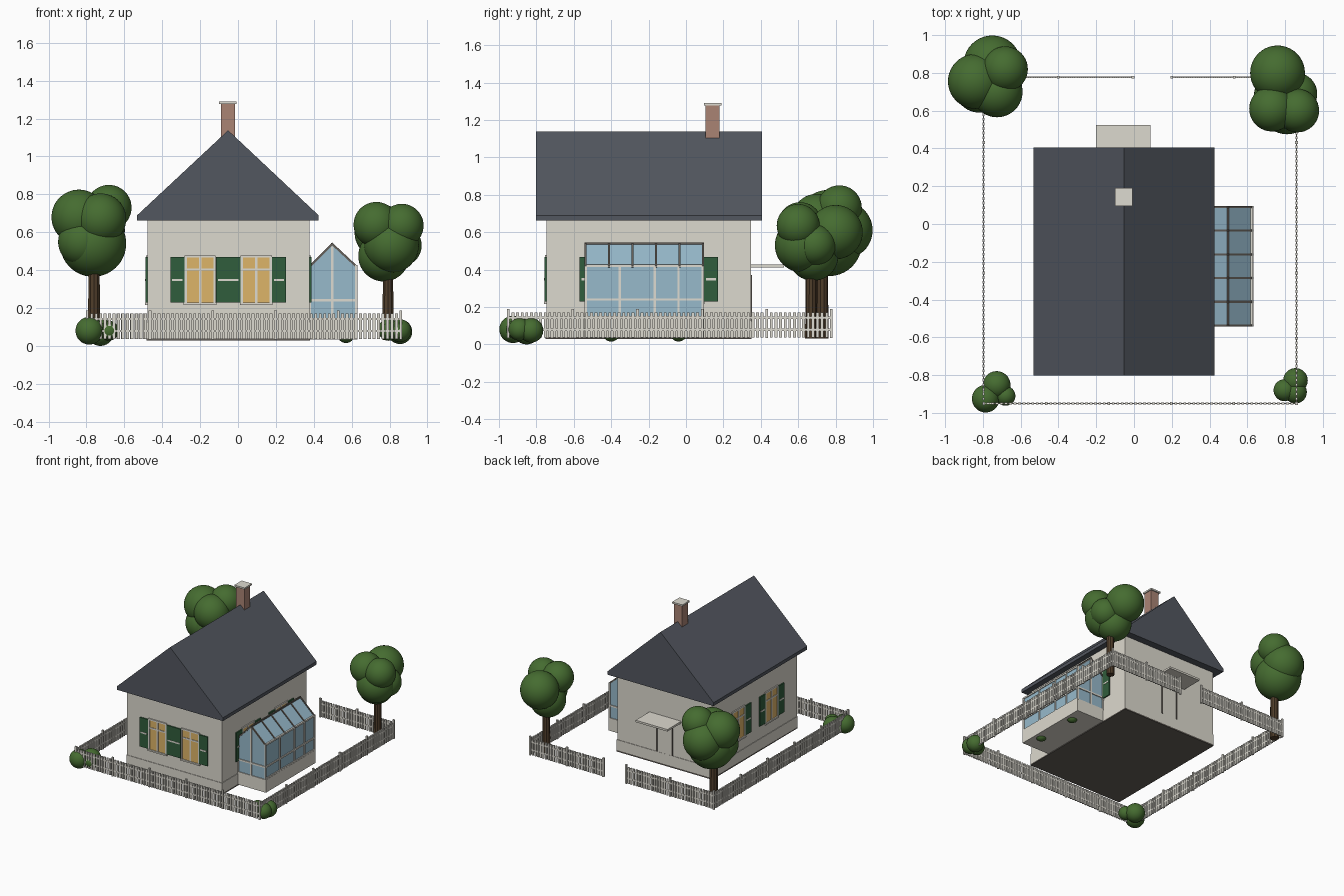
import bpy, bmesh, math
from mathutils import Vector, Matrix

if "Cube" in bpy.data.objects:
    bpy.data.objects.remove(bpy.data.objects["Cube"])


def mat(name, r, g, b):
    m = bpy.data.materials.new(name)
    m.diffuse_color = (r, g, b, 1)
    m.use_nodes = True
    m.node_tree.nodes["Principled BSDF"].inputs["Base Color"].default_value = m.diffuse_color
    return m


CREAM = mat("cream", .72, .695, .62)
TRIM = mat("pale trim", .73, .71, .64)
SLATE = mat("slate", .086, .095, .115)
GLASS = mat("blue glass", .31, .49, .60)
AMBER = mat("amber pane", .73, .46, .14)
SHUTTER = mat("shutter green", .03, .11, .045)
LEAF = mat("leaf green", .06, .15, .03)
BARK = mat("bark", .08, .048, .024)
BRICK = mat("brick", .40, .23, .175)
FRAME = mat("dark warm grey", .13, .115, .10)


def finish(bm, name, material):
    bmesh.ops.recalc_face_normals(bm, faces=bm.faces)
    me = bpy.data.meshes.new(name)
    bm.to_mesh(me)
    bm.free()
    me.materials.append(material)
    ob = bpy.data.objects.new(name, me)
    bpy.context.collection.objects.link(ob)
    return ob


def add_box(bm, x0, x1, y0, y1, z0, z1, M=Matrix()):
    size = Matrix.Diagonal((x1 - x0, y1 - y0, z1 - z0, 1))
    mid = Matrix.Translation(((x0 + x1) / 2, (y0 + y1) / 2, (z0 + z1) / 2))
    bmesh.ops.create_cube(bm, size=1, matrix=M @ mid @ size)


def boxes(name, material, items, M=Matrix()):
    bm = bmesh.new()
    for b in items:
        add_box(bm, *b, M)
    return finish(bm, name, material)


def prism(name, material, profile, y0, y1):
    """Extrude an x-z profile along y."""
    bm = bmesh.new()
    f = bm.faces.new([bm.verts.new((x, y0, z)) for x, z in profile])
    ext = bmesh.ops.extrude_face_region(bm, geom=[f])["geom"]
    bmesh.ops.translate(bm, vec=(0, y1 - y0, 0),
                        verts=[v for v in ext if isinstance(v, bmesh.types.BMVert)])
    return finish(bm, name, material)


def bars(name, material, segments, w):
    """Square bars between pairs of points."""
    bm = bmesh.new()
    for p, q in segments:
        p, q = Vector(p), Vector(q)
        d = q - p
        M = Matrix.Translation((p + q) / 2) @ d.to_track_quat('Z', 'Y').to_matrix().to_4x4()
        bmesh.ops.create_cube(bm, size=1, matrix=M @ Matrix.Diagonal((w, w, d.length + w, 1)))
    return finish(bm, name, material)


def blobs(name, spheres):
    bm = bmesh.new()
    for x, y, z, r in spheres:
        bmesh.ops.create_icosphere(bm, subdivisions=4, radius=r,
                                   matrix=Matrix.Translation((x, y, z)))
    for f in bm.faces:
        f.smooth = True
    return finish(bm, name, LEAF)


# House body
X0, X1, Y0, Y1, CX, CY = -.478, .377, -.746, .347, -.052, -.2
boxes("walls", CREAM, [(X0, X1, Y0, Y1, .12, .68)])
e = .004
boxes("plinth", CREAM, [(X0 - e, X1 + e, Y0 - e, Y1 + e, .038, .125)])
boxes("foundation", FRAME, [(X0 - e, X1 + e, Y0 - e, Y1 + e, .028, .04)])
prism("roof", SLATE, [(-.532, .663), (.425, .663), (.425, .69), (CX, 1.138), (-.532, .69)], -.802, .405)

# Chimney
boxes("chimney", BRICK, [(-.09, -.016, .105, .18, .95, 1.28)])
boxes("chimney_cap", TRIM, [(-.1, -.008, .096, .19, 1.277, 1.29)])


# Shuttered windows: local frame has the wall on y = 0, facing -y
def window(name, M):
    w, b, t = .0825, .22, .478
    boxes(name + "_pane", AMBER, [(-w + .008, w - .008, -.004, .002, b + .008, t - .008)], M)
    boxes(name + "_frame", TRIM, [
        (-w, -w + .012, -.009, .002, b, t), (w - .012, w, -.009, .002, b, t),
        (-w, w, -.009, .002, t - .012, t), (-w - .004, w + .004, -.014, .002, b - .004, b + .008),
        (-.006, .006, -.008, .002, b, t), (-w, w, -.008, .002, .397, .409)], M)
    sides = [(s * (w + .038) - .037, s * (w + .038) + .037) for s in (-1, 1)]
    boxes(name + "_shutters", SHUTTER, [(a, c, -.01, .002, .23, .468) for a, c in sides], M)
    boxes(name + "_shutter_bars", TRIM,
          [(a + .01, c - .01, -.012, .002, .342, .354) for a, c in sides], M)


T, R = Matrix.Translation, lambda a: Matrix.Rotation(math.radians(a), 4, 'Z')
for i, s in enumerate((-1, 1)):
    window(f"front_window_{i}", T((CX + s * .148, Y0, 0)))
    window(f"left_window_{i}", T((X0, CY + s * .2125, 0)) @ R(-90))
    window(f"right_window_{i}", T((X1, CY + s * .2125, 0)) @ R(90))

# Back door and canopy
boxes("back_door", CREAM, [(-.12, .02, Y1, Y1 + .003, .125, .37)])
boxes("door_frame", FRAME, [(-.126, -.116, Y1, Y1 + .007, .125, .37), (.014, .024, Y1, Y1 + .007, .125, .37),
                            (-.126, .024, Y1, Y1 + .007, .362, .372)])
boxes("door_canopy", CREAM, [(-.2, .087, Y1 - .01, .525, .412, .428)])

# Conservatory: low wall, glass body, glazing bars
GY0, GY1, GX, RX, EZ, RZ = -.537, .09, .624, .497, .42, .538
boxes("conservatory_base", CREAM, [(.37, .632, GY0 - .006, GY1 + .006, .035, .14)])
prism("conservatory_glass", GLASS,
      [(.372, .13), (GX, .13), (GX, EZ), (RX, RZ), (.372, EZ)], GY0, GY1)
wall, roof = [], []
for y in (GY0, GY1):
    wall += [((.38, y, .24), (GX, y, .24)), ((RX, y, .14), (RX, y, RZ - .02)),
             ((.38, y, .14), (.38, y, EZ)), ((GX, y, .14), (GX, y, EZ))]
for i in range(6):
    y = GY0 + (GY1 - GY0) * i / 5
    roof += [((GX, y, EZ), (RX, y, RZ)), ((RX, y, RZ), (.38, y, EZ))]
for y in (-.355, -.168, -.04):
    wall.append(((GX, y, .14), (GX, y, EZ)))
for x, z in ((GX, .145), (GX, .24), (GX, EZ)):
    wall.append(((x, GY0, z), (x, GY1, z)))
for x, z in ((RX, RZ), (.382, EZ)):
    roof.append(((x, GY0, z), (x, GY1, z)))
bars("conservatory_wall_bars", TRIM, wall, .013)
bars("conservatory_roof_bars", FRAME, roof, .011)


# Picket fence
def fence(name, p, q, panels, per_panel=14):
    p, q = Vector(p), Vector(q)
    d = q - p
    L = d.length
    M = T((p.x, p.y, 0)) @ Matrix.Rotation(math.atan2(d.y, d.x), 4, 'Z')
    items = [(0, L, -.003, .003, z - .006, z + .006) for z in (.078, .142)]
    for i in range(panels + 1):
        x = L * i / panels
        items.append((x - .007, x + .007, -.007, .007, .033, .188))
    n = panels * per_panel
    for i in range(n):
        if i % per_panel:
            x = L * i / n
            items.append((x - .0075, x + .0075, -.005, .005, .037, .17))
    boxes(name, TRIM, items, M)


FX0, FX1, FY0, FY1 = -.796, .86, -.95, .777
fence("front_fence", (FX0, FY0), (FX1, FY0), 5)
fence("left_fence", (FX0, FY0), (FX0, FY1), 5)
fence("right_fence", (FX1, FY0), (FX1, FY1), 5)
fence("back_fence_left", (FX0, FY1), (-.005, FY1), 2, 17)
fence("back_fence_right", (.2, FY1), (FX1, FY1), 2)

# Trees
for name, x, y, r in (("left_trunk", -.76, .728, .034), ("right_trunk", .792, .668, .031)):
    bm = bmesh.new()
    bmesh.ops.create_cone(bm, cap_ends=True, segments=10, radius1=r, radius2=r * .9,
                          depth=.42, matrix=T((x, y, .24)))
    finish(bm, name, BARK)
blobs("left_tree_crown", [(-.84, .755, .68, .145), (-.682, .82, .73, .12), (-.725, .70, .67, .135),
                          (-.765, .765, .54, .175), (-.75, .845, .61, .153), (-.82, .72, .55, .13)])
blobs("right_tree_crown", [(.76, .80, .60, .145), (.73, .61, .64, .12), (.865, .60, .635, .115),
                           (.86, .69, .53, .11), (.77, .68, .475, .135), (.81, .62, .53, .145)])

# Bushes
blobs("left_bush", [(-.785, -.925, .08, .073), (-.727, -.852, .073, .073), (-.68, -.91, .08, .052)])
blobs("right_bush", [(.855, -.828, .075, .065), (.797, -.88, .085, .058), (.855, -.89, .08, .06)])
blobs("side_bushes", [(.57, -.40, .06, .045), (.57, -.04, .06, .045)])
